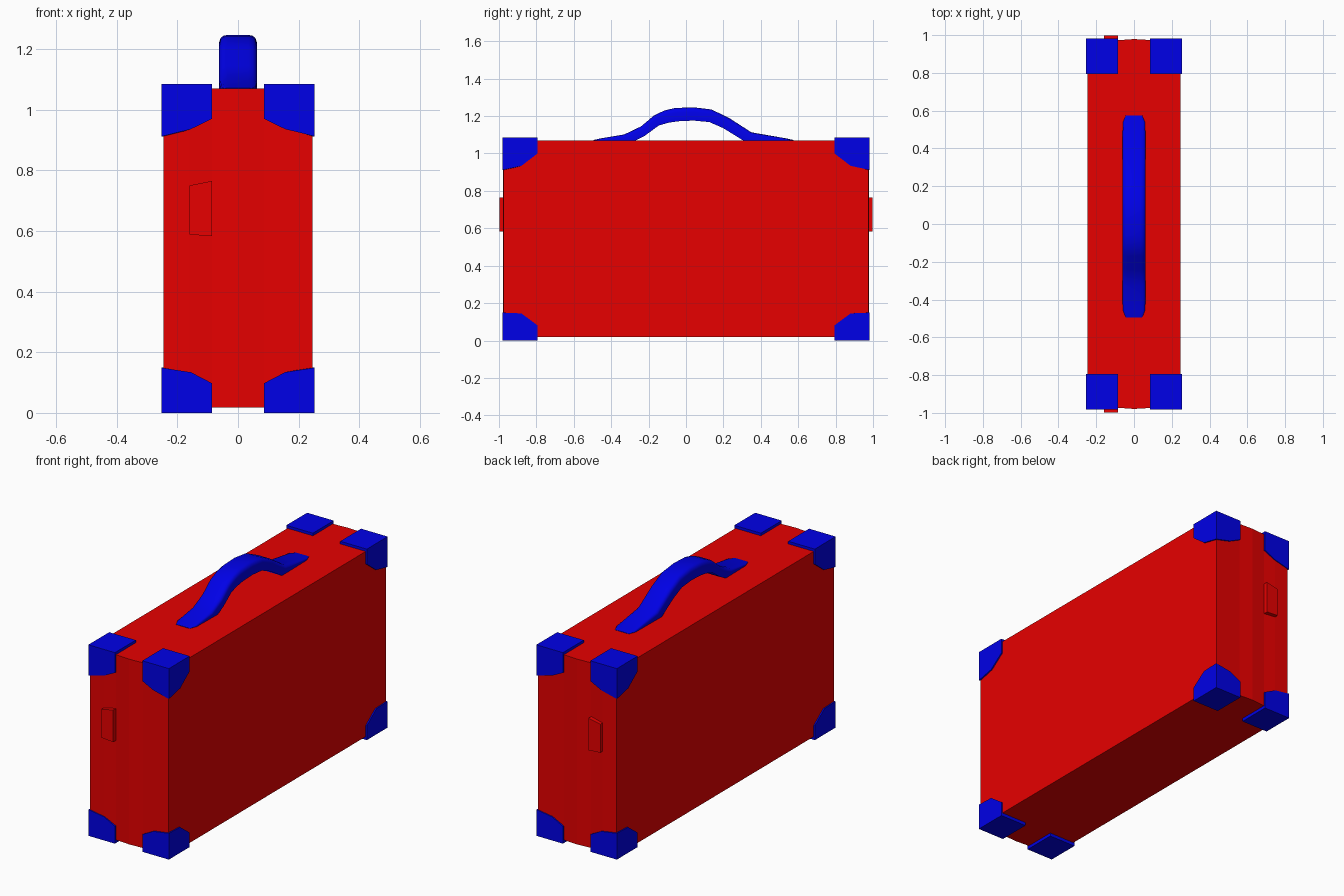
import bpy, bmesh, math

if "Cube" in bpy.data.objects:
    bpy.data.objects.remove(bpy.data.objects["Cube"])


def material(name, color):
    m = bpy.data.materials.new(name)
    m.diffuse_color = color
    m.use_nodes = True
    m.node_tree.nodes["Principled BSDF"].inputs["Base Color"].default_value = m.diffuse_color
    return m


red = material("red_shell", (0.8, 0.0, 0.0, 1))
blue = material("blue_trim", (0.0, 0.0, 0.8, 1))


def make(name, verts, faces, mat, recalc=True):
    me = bpy.data.meshes.new(name)
    me.from_pydata(verts, [], faces)
    if recalc:
        bm = bmesh.new()
        bm.from_mesh(me)
        bmesh.ops.recalc_face_normals(bm, faces=bm.faces)
        bm.to_mesh(me)
        bm.free()
    me.materials.append(mat)
    ob = bpy.data.objects.new(name, me)
    bpy.context.collection.objects.link(ob)
    return ob


def loft(name, rings, mat):
    """Skin closed rings of equal length and cap both ends."""
    n = len(rings[0])
    verts = [v for r in rings for v in r]
    faces = [list(range(n)), list(range(len(verts) - n, len(verts)))]
    for k in range(len(rings) - 1):
        for i in range(n):
            j = (i + 1) % n
            faces.append([k * n + i, k * n + j, (k + 1) * n + j, (k + 1) * n + i])
    return make(name, verts, faces, mat)


# Case body: plan outline with gently faceted ends
end = [(0.246, 0.977), (0.085, 0.974), (0.0, 0.979), (-0.085, 0.973), (-0.16, 0.977), (-0.246, 0.977)]
plan = end + [(x, -y) for x, y in reversed(end)]
loft("case_body", [[(x, y, z) for x, y in plan] for z in (0.018, 1.07)], red)

# Latch plates on both ends
latch = [(-0.16, 0.588), (-0.086, 0.583), (-0.086, 0.765), (-0.16, 0.75)]
for s, label in ((-1, "front"), (1, "back")):
    loft(label + "_latch", [[(x, s * y, z) for x, z in latch] for y in (0.965, 0.998)], red)


# Corner guards: three plates meeting at each corner
def corner(name, sx, sy, sz):
    X, Y, xi, yi = 0.253, 0.982, 0.086, 0.795
    if sz > 0:
        edge, fx, fy = 0.173, (0.115, 0.149), (0.086, 0.151)
    else:
        edge, fx, fy = 0.149, (0.098, 0.134), (0.082, 0.145)
    pts = [(X, Y, 0), (xi, Y, 0), (xi, yi, 0), (X, yi, 0), (X, Y, edge),
           (0.155, Y, fx[1]), (xi, Y, fx[0]), (X, yi, fy[0]), (X, 0.88, fy[1])]
    verts = [(sx * x, sy * y, 1.085 - d if sz > 0 else d) for x, y, d in pts]
    faces = [[0, 1, 2, 3], [0, 4, 5, 6, 1], [0, 3, 7, 8, 4]]
    if sx * sy * sz < 0:
        faces = [f[::-1] for f in faces]
    ob = make(name, verts, faces, blue, recalc=False)
    mod = ob.modifiers.new("thickness", 'SOLIDIFY')
    mod.thickness = 0.018
    mod.offset = -1
    mod.use_even_offset = True


for sx, a in ((-1, "left"), (1, "right")):
    for sy, b in ((-1, "front"), (1, "back")):
        for sz, c in ((-1, "bottom"), (1, "top")):
            corner(f"{c}_{b}_{a}_corner_guard", sx, sy, sz)

# Handle: outer and inner arc points (y, z), width scale
stations = [
    (-0.495, 1.072, -0.495, 1.065, 0.7), (-0.46, 1.08, -0.45, 1.065, 0.95),
    (-0.33, 1.102, -0.28, 1.065, 1), (-0.24, 1.145, -0.22, 1.095, 1),
    (-0.17, 1.204, -0.145, 1.15, 1), (-0.115, 1.23, -0.095, 1.164, 1),
    (-0.06, 1.243, -0.045, 1.172, 1), (0.04, 1.247, 0.04, 1.176, 1),
    (0.137, 1.235, 0.125, 1.168, 1), (0.23, 1.19, 0.20, 1.135, 1),
    (0.35, 1.113, 0.31, 1.067, 1), (0.54, 1.08, 0.53, 1.065, 0.95),
    (0.575, 1.072, 0.575, 1.065, 0.7)]
half = [(0.062, 0.0), (0.062, 0.65), (0.058, 0.83), (0.049, 0.95), (0.034, 1.0)]
section = half + [(-x, t) for x, t in reversed(half)]
rings = [[(x * w, yi + (yo - yi) * t, zi + (zo - zi) * t) for x, t in section]
         for yo, zo, yi, zi, w in stations]
handle = loft("carry_handle", rings, blue)
bpy.context.view_layer.objects.active = handle
handle.select_set(True)
bpy.ops.object.shade_smooth_by_angle(angle=math.radians(40))
